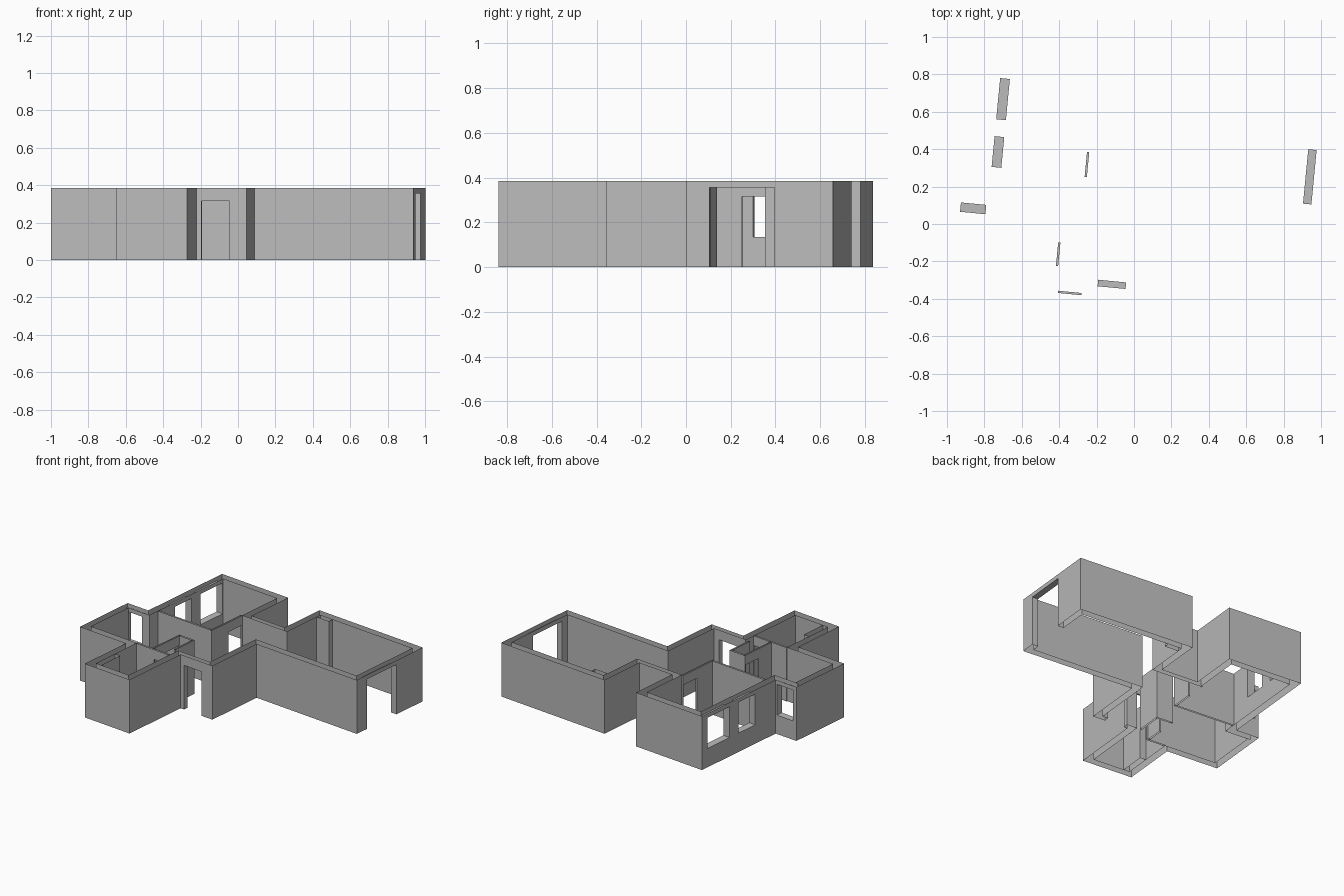
import bpy, bmesh, math
from mathutils import Vector

cube = bpy.data.objects.get("Cube")
if cube:
    bpy.data.objects.remove(cube)

H = 0.385                     # wall height
DOOR, TALL, SILL = 0.315, 0.355, 0.135
TURN = math.radians(-5.5)     # whole plan is turned slightly

grey = bpy.data.materials.new("wall_grey")
grey.use_nodes = True
grey.diffuse_color = (0.5, 0.5, 0.5, 1)
grey.node_tree.nodes["Principled BSDF"].inputs["Base Color"].default_value = (0.5, 0.5, 0.5, 1)


def quad(bm, pts, normal):
    """Add a face turned towards the given normal."""
    face = bm.faces.new([bm.verts.new(p) for p in pts])
    face.normal_update()
    if face.normal.dot(normal) < 0:
        face.normal_flip()


def sheet(bm, p, q, normal, holes=()):
    """Upright wall surface from p to q, leaving out the holes."""
    ax = 0 if abs(q[0] - p[0]) > abs(q[1] - p[1]) else 1
    lo, hi = sorted((p[ax], q[ax]))

    def panel(s0, s1, z0, z1):
        if s1 - s0 < 1e-4 or z1 - z0 < 1e-4:
            return
        def at(s, z):
            return (s, p[1], z) if ax == 0 else (p[0], s, z)
        quad(bm, [at(s0, z0), at(s1, z0), at(s1, z1), at(s0, z1)], normal)

    for s0, s1, z0, z1 in sorted(holes):
        panel(lo, s0, 0, H)
        panel(s0, s1, 0, z0)
        panel(s0, s1, z1, H)
        lo = s1
    panel(lo, hi, 0, H)


def reveal(bm, ax, c0, c1, hole):
    """Jambs, lintel and sill lining a hole between wall faces c0 and c1."""
    s0, s1, z0, z1 = hole
    def at(s, c, z):
        return (s, c, z) if ax == 0 else (c, s, z)
    along = Vector(at(1, 0, 0))
    for s, n in ((s0, along), (s1, -along)):
        quad(bm, [at(s, c0, z0), at(s, c1, z0), at(s, c1, z1), at(s, c0, z1)], n)
    for z, n in ((z0, 1), (z1, -1)):
        if z > 0:
            quad(bm, [at(s0, c0, z), at(s1, c0, z), at(s1, c1, z), at(s0, c1, z)],
                 Vector((0, 0, n)))


def finish(bm, name):
    mesh = bpy.data.meshes.new(name)
    bmesh.ops.remove_doubles(bm, verts=bm.verts, dist=1e-5)
    bm.to_mesh(mesh)
    bm.free()
    mesh.materials.append(grey)
    obj = bpy.data.objects.new(name, mesh)
    obj.rotation_euler.z = TURN
    bpy.context.collection.objects.link(obj)


def block(name, x0, x1, y0, y1, holes=()):
    """Hollow straight wall, open at top and bottom."""
    bm = bmesh.new()
    ax = 0 if x1 - x0 > y1 - y0 else 1
    for y, n in ((y0, -1), (y1, 1)):
        sheet(bm, (x0, y), (x1, y), Vector((0, n, 0)), holes if ax == 0 else ())
    for x, n in ((x0, -1), (x1, 1)):
        sheet(bm, (x, y0), (x, y1), Vector((n, 0, 0)), holes if ax == 1 else ())
    for h in holes:
        reveal(bm, ax, *((y0, y1) if ax == 0 else (x0, x1)), h)
    finish(bm, name)


# Outer walls: corner, thickness and openings of the wall that starts there
outline = [
    ((-0.57, -0.86), 0.05, []),
    ((-0.19, -0.86), 0.05, []),
    ((-0.19, -0.35), 0.035, [(-0.162, -0.012, 0, DOOR)]),
    ((0.08, -0.35), 0.05, []),
    ((0.08, 0.092), 0.05, []),
    ((0.934, 0.092), 0.045, [(0.195, 0.487, 0, TALL)]),
    ((0.934, 0.749), 0.05, []),
    ((0.055, 0.749), 0.05, []),
    ((0.055, 0.40), 0.035, []),
    ((-0.225, 0.40), 0.05, []),
    ((-0.225, 0.763), 0.05, []),
    ((-0.787, 0.763), 0.052, [(0.231, 0.396, SILL, TALL), (0.487, 0.708, SILL, TALL)]),
    ((-0.787, 0.026), 0.05, [(-0.932, -0.796, SILL, TALL)]),
    ((-0.962, 0.026), 0.05, []),
    ((-0.962, -0.45), 0.05, []),
    ((-0.57, -0.45), 0.05, []),
]
count = len(outline)
corners = [Vector(c) for c, t, h in outline]
inward = []
for i in range(count):
    d = (corners[(i + 1) % count] - corners[i]).normalized()
    inward.append(Vector((-d.y, d.x)))
inner = [corners[i] + inward[i] * outline[i][1] + inward[i - 1] * outline[i - 1][1]
         for i in range(count)]

bm = bmesh.new()
for i, (corner, thick, holes) in enumerate(outline):
    j = (i + 1) % count
    n = inward[i].to_3d()
    sheet(bm, corners[i], corners[j], -n, holes)
    sheet(bm, inner[i], inner[j], n, holes)
    ax = 0 if abs(n.y) > 0.5 else 1
    for h in holes:
        reveal(bm, ax, corners[i][1 - ax], inner[i][1 - ax], h)
finish(bm, "outer_walls")

# Thin inner partitions
block("back_room_side_partition", -0.287, -0.275, 0.06, 0.365, [(0.225, 0.36, 0, DOOR)])
block("back_room_front_partition", -0.735, -0.287, 0.06, 0.072)
block("small_room_side_partition", -0.394, -0.382, -0.394, -0.125, [(-0.263, -0.137, 0, DOOR)])
block("small_room_back_partition", -0.382, -0.265, -0.137, -0.125)
block("small_room_hall_partition", -0.277, -0.265, -0.315, -0.137)
block("front_room_partition", -0.52, -0.24, -0.406, -0.394, [(-0.369, -0.243, 0, DOOR)])

# Corner pillars
block("large_room_pillar", 0.105, 0.21, 0.66, 0.699)
block("front_room_pillar", -0.52, -0.475, -0.81, -0.62)
